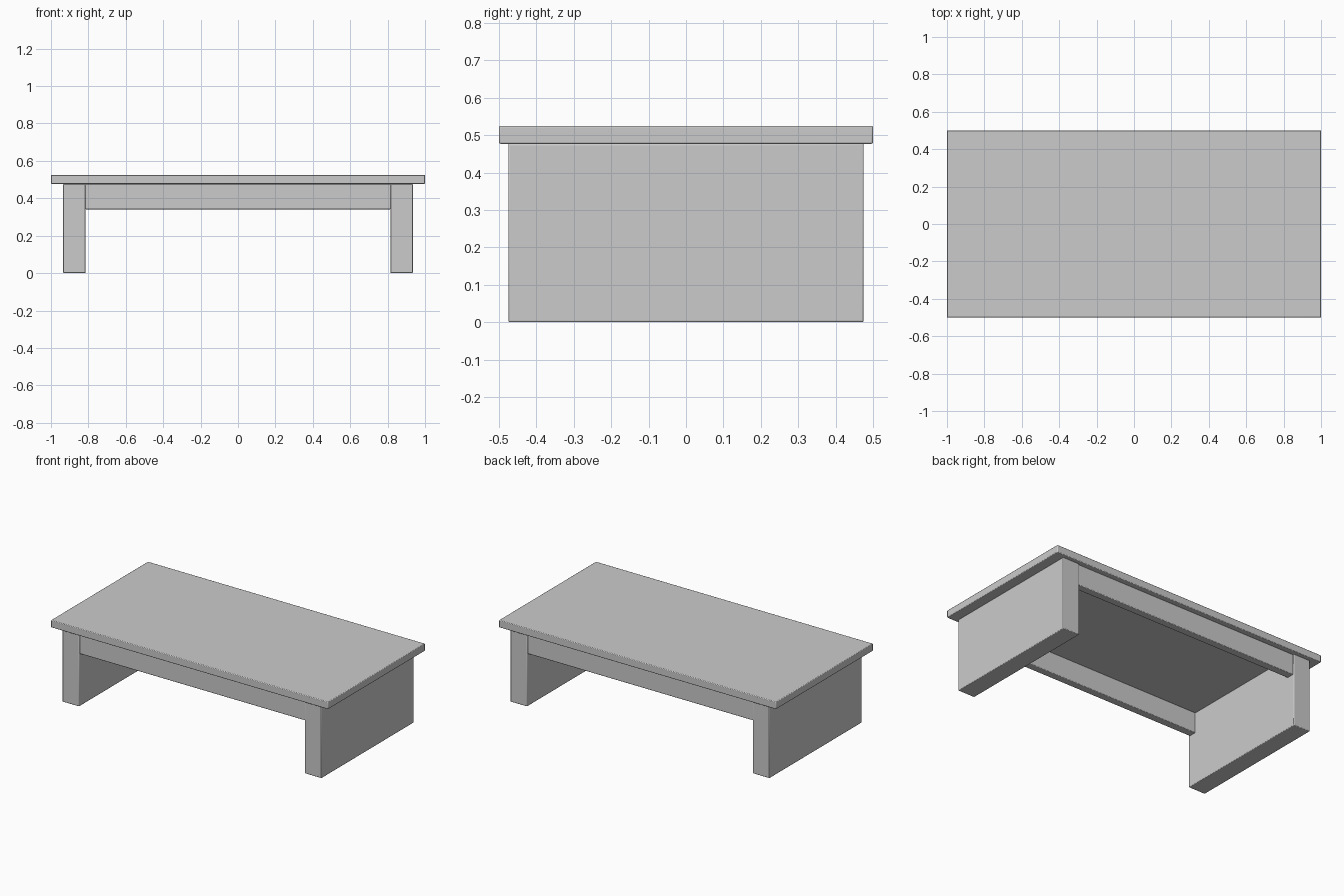
import bpy

cube = bpy.data.objects.get("Cube")
if cube:
    bpy.data.objects.remove(cube, do_unlink=True)

# Single plain grey finish
grey = bpy.data.materials.new("plain grey")
grey.use_nodes = True
colour = (0.6, 0.6, 0.6, 1)
grey.diffuse_color = colour
grey.node_tree.nodes["Principled BSDF"].inputs["Base Color"].default_value = colour


def board(name, centre, size):
    """Rectangular board with finely eased edges."""
    bpy.ops.mesh.primitive_cube_add(size=1, location=centre)
    obj = bpy.context.object
    obj.name = name
    obj.scale = size
    bpy.ops.object.transform_apply(location=False, rotation=False, scale=True)
    obj.data.materials.append(grey)
    bevel = obj.modifiers.new("eased edges", "BEVEL")
    bevel.width = 0.004
    bevel.segments = 2
    bpy.ops.object.shade_smooth_by_angle()
    return obj


top_z, under_z = 0.525, 0.477
thickness = top_z - under_z

# Table top
board("table_top", (0, 0, (top_z + under_z) / 2), (2, 1, thickness))

# Slab legs at both ends
for side, s in (("left", 1), ("right", -1)):
    board(side + "_leg", (s * 0.875, 0, under_z / 2), (0.12, 0.95, under_z))

# Aprons joining the legs just under the top
for side, s in (("front", -1), ("back", 1)):
    board(side + "_apron", (0, s * 0.442, 0.409), (1.634, 0.05, 0.136))
